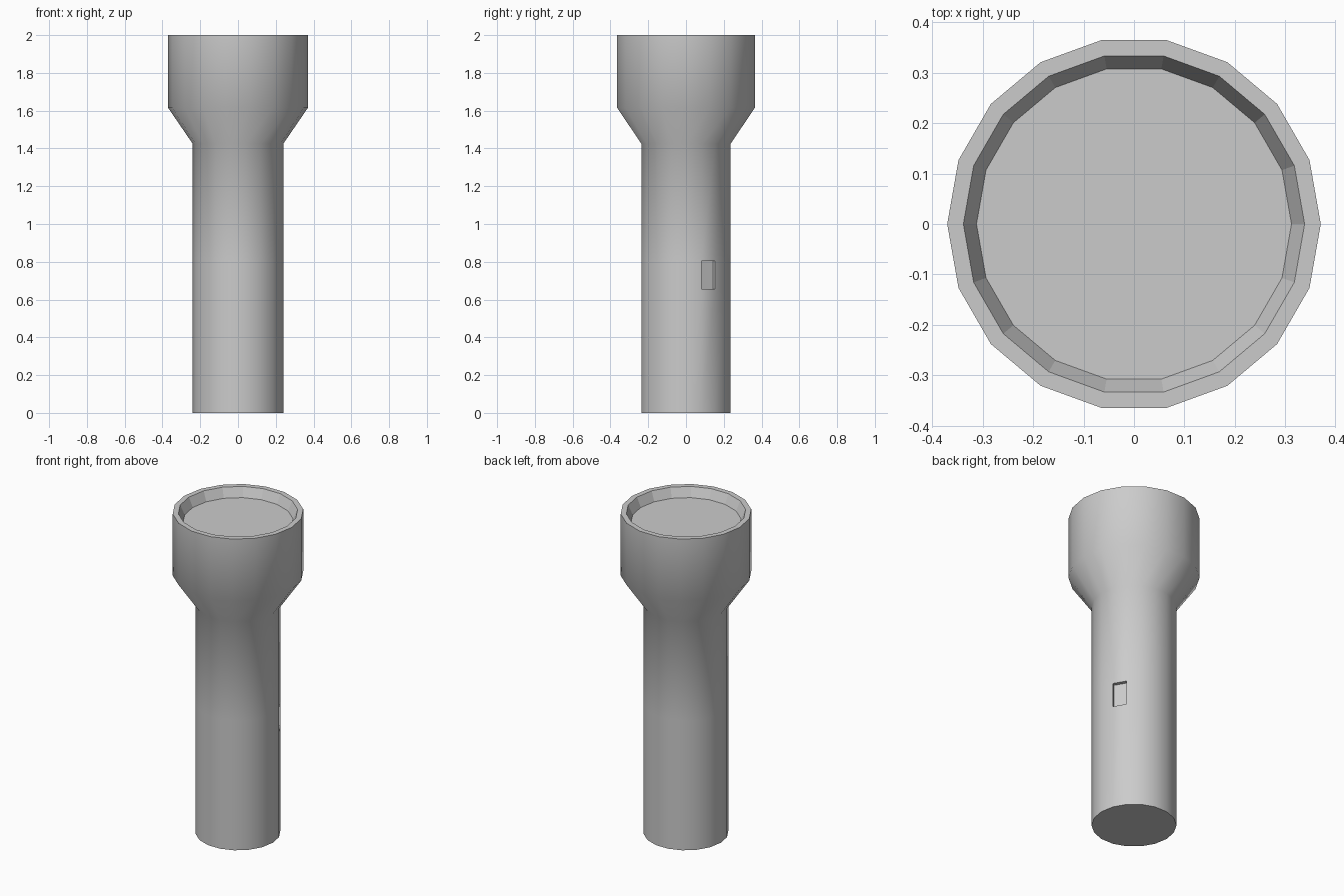
import bpy, bmesh, math
from mathutils import Vector

if "Cube" in bpy.data.objects:
    bpy.data.objects.remove(bpy.data.objects["Cube"])

SIDES = 18
# Profile (radius, height): bottom, switch rings, neck, head, rim, lens recess
PROFILE = [(0.24, 0.0), (0.24, 0.655), (0.24, 0.805), (0.24, 1.425),
           (0.37, 1.615), (0.37, 2.0), (0.338, 2.0), (0.312, 1.942)]
RIM = 5  # profile bands from here on are flat shaded

bm = bmesh.new()


def ring(radius, z):
    return [bm.verts.new((radius * math.cos(math.tau * i / SIDES),
                          radius * math.sin(math.tau * i / SIDES), z))
            for i in range(SIDES)]


# Flashlight shell from stacked rings
rings = [ring(r, z) for r, z in PROFILE]
bands = []
for level, (low, high) in enumerate(zip(rings, rings[1:])):
    band = []
    for i in range(SIDES):
        j = (i + 1) % SIDES
        face = bm.faces.new((low[i], low[j], high[j], high[i]))
        face.smooth = level < RIM
        band.append(face)
    bands.append(band)

# Bottom cap and lens floor
bm.faces.new(rings[0][::-1])
bm.faces.new(rings[-1])

# Recessed switch: push one facet of the grip inward
switch = bands[1][1]
angle = math.radians(30)
inward = Vector((math.cos(angle), math.sin(angle), 0)) * -0.022
switch.smooth = False
result = bmesh.ops.extrude_face_region(bm, geom=[switch])
new_verts = [g for g in result["geom"] if isinstance(g, bmesh.types.BMVert)]
for v in new_verts:
    v.co += inward
    for f in v.link_faces:
        f.smooth = False
if switch.is_valid:
    bm.faces.remove(switch)

# Keep rim, base and switch edges crisp
bm.normal_update()
for e in bm.edges:
    if len(e.link_faces) == 2:
        flat = not all(f.smooth for f in e.link_faces)
        e.smooth = not (flat or e.calc_face_angle(0) > math.radians(40))

mesh = bpy.data.meshes.new("flashlight_body")
bm.to_mesh(mesh)
bm.free()
body = bpy.data.objects.new("flashlight_body", mesh)
bpy.context.collection.objects.link(body)
